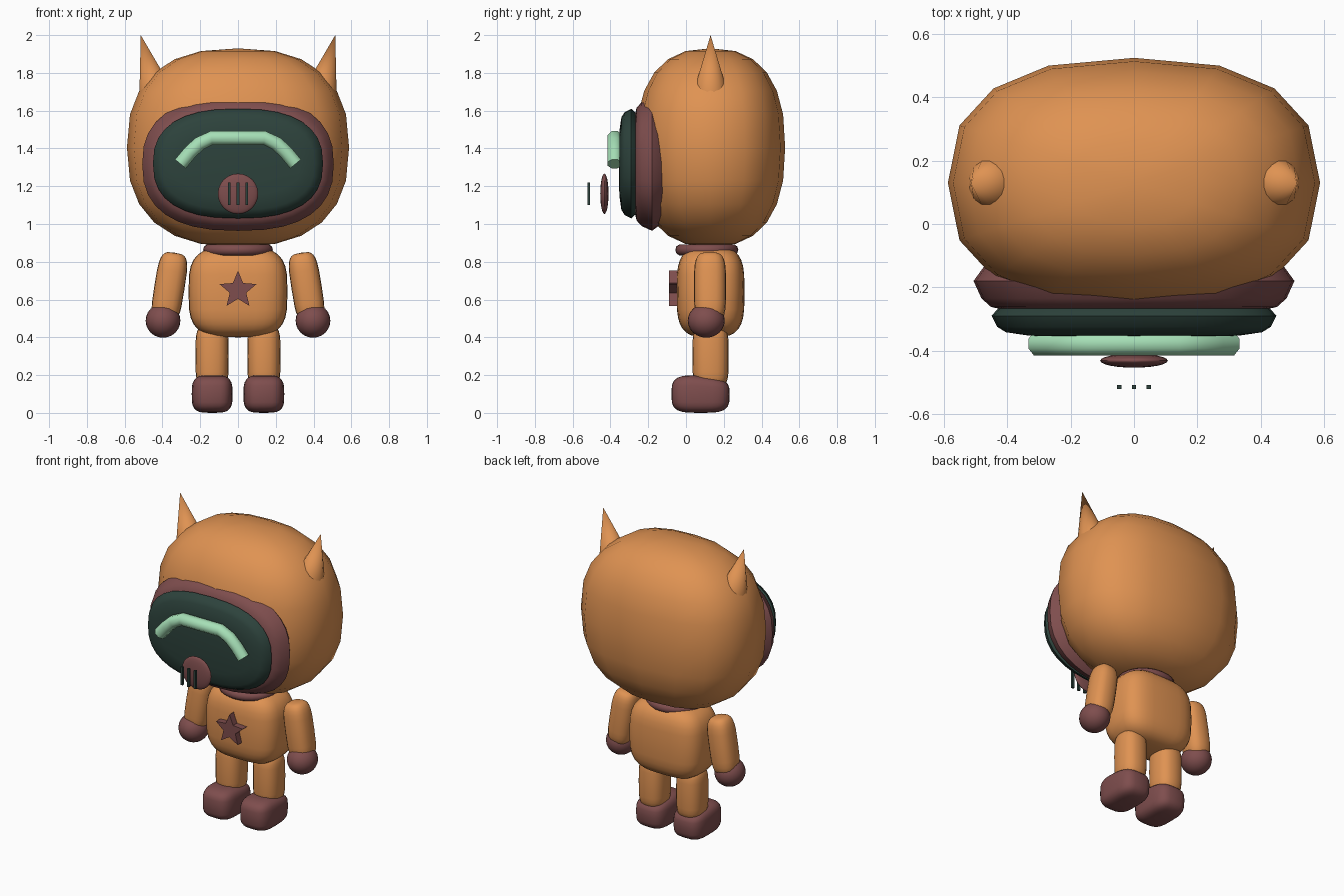
import bpy, bmesh, math
from math import cos, sin, pi, radians
from mathutils import Matrix, Vector

cube = bpy.data.objects.get("Cube")
if cube:
    bpy.data.objects.remove(cube, do_unlink=True)


def material(name, rgb):
    m = bpy.data.materials.new(name)
    m.use_nodes = True
    m.diffuse_color = (*rgb, 1)
    m.node_tree.nodes["Principled BSDF"].inputs["Base Color"].default_value = (*rgb, 1)
    return m


ORANGE = material("orange", (0.74, 0.29, 0.085))
MAROON = material("maroon", (0.21, 0.075, 0.075))
TEAL = material("dark teal", (0.026, 0.055, 0.045))
MINT = material("mint", (0.38, 0.74, 0.47))


def finish(name, bm, mat, angle=50):
    bmesh.ops.remove_doubles(bm, verts=bm.verts, dist=1e-5)
    bmesh.ops.recalc_face_normals(bm, faces=bm.faces)
    me = bpy.data.meshes.new(name)
    bm.to_mesh(me)
    bm.free()
    ob = bpy.data.objects.new(name, me)
    bpy.context.collection.objects.link(ob)
    me.materials.append(mat)
    bpy.ops.object.select_all(action='DESELECT')
    ob.select_set(True)
    bpy.context.view_layer.objects.active = ob
    bpy.ops.object.shade_smooth_by_angle(angle=radians(angle))
    return ob


def spow(v, e):
    return math.copysign(abs(v) ** e, v) if abs(v) > 1e-9 else 0.0


def loft(rings, closed=False):
    """Skin equal-length loops of points, optionally joining last to first."""
    bm = bmesh.new()
    loops = [[bm.verts.new(p) for p in r] for r in rings]
    n = len(loops[0])
    pairs = list(zip(loops, loops[1:])) + ([(loops[-1], loops[0])] if closed else [])
    for a, b in pairs:
        for i in range(n):
            j = (i + 1) % n
            bm.faces.new((a[i], a[j], b[j], b[i]))
    return bm


def blob(name, centre, radii, mat, eh=1.0, ev=1.0, seg=24, rings=12, tilt=0):
    """Rounded box or ellipsoid; smaller exponents are boxier."""
    loops = []
    for k in range(rings + 1):
        v = -pi / 2 + pi * k / rings
        w, z = abs(spow(cos(v), ev)), spow(sin(v), ev)
        loops.append([(radii[0] * w * spow(cos(2 * pi * i / seg), eh),
                       radii[1] * w * spow(sin(2 * pi * i / seg), eh),
                       radii[2] * z) for i in range(seg)])
    bm = loft(loops)
    bm.transform(Matrix.Translation(centre) @ Matrix.Rotation(tilt, 4, 'Y'))
    return finish(name, bm, mat)


def pillow(name, z, rx, rz, profile, mat, seg=32, e=0.8):
    """Rounded oval slab facing front; profile is (inset, y)."""
    loops = []
    for inset, y in profile:
        k = [max(r - inset, 0) if inset < rz else 0 for r in (rx, rz)]
        loops.append([(k[0] * spow(cos(2 * pi * i / seg), e), y,
                       z + k[1] * spow(sin(2 * pi * i / seg), e)) for i in range(seg)])
    return finish(name, loft(loops), mat)


# Head and pointed ears
blob("head", (0, 0.13, 1.405), (0.588, 0.395, 0.525), ORANGE, 0.81, 0.81, 16, 12)
for side, label in ((1, "left"), (-1, "right")):
    bm = bmesh.new()
    bmesh.ops.create_cone(bm, cap_ends=True, segments=14, radius1=0.09, radius2=0, depth=0.31)
    bm.transform(Matrix.Translation((side * 0.476, 0.13, 1.85))
                 @ Matrix.Rotation(side * radians(14.5), 4, 'Y'))
    finish(label + "_ear", bm, ORANGE)

# Face frame and visor
pillow("visor_frame", 1.317, 0.507, 0.353,
       [(1, -0.08), (0.1, -0.09), (0.04, -0.125), (0, -0.18), (0.025, -0.235),
        (0.055, -0.262), (0.1, -0.272), (1, -0.272)], MAROON)
pillow("visor", 1.32, 0.45, 0.29,
       [(1, -0.235), (0.08, -0.24), (0.03, -0.256), (0, -0.29), (0.018, -0.325),
        (0.045, -0.342), (0.12, -0.353), (1, -0.356)], TEAL)

# Curved light band: an octagonal tube along a bent path
half = [(0.305, 1.318), (0.255, 1.378), (0.205, 1.425), (0.14, 1.456)]
path = [Vector((-x, -0.378, z)) for x, z in half] + \
       [Vector((x, -0.378, z)) for x, z in reversed(half)]
loops = []
for i, p in enumerate(path):
    t = (path[min(i + 1, len(path) - 1)] - path[max(i - 1, 0)]).normalized()
    out = Vector((-t.z, 0, t.x))
    loops.append([p + 0.04 * (out * cos(a) + Vector((0, 1, 0)) * sin(a))
                  for a in (pi / 8 + pi * k / 4 for k in range(8))])
bm = loft(loops)
bmesh.ops.holes_fill(bm, edges=bm.edges, sides=8)
finish("light_band", bm, MINT)

# Mouthpiece and its floating grille bars
blob("mouthpiece", (0, -0.432, 1.16), (0.107, 0.022, 0.107), MAROON)
for x, label in ((-0.047, "right"), (0, "middle"), (0.047, "left")):
    bm = bmesh.new()
    bmesh.ops.create_cube(bm, size=1)
    bm.transform(Matrix.Translation((x, -0.515, 1.16)) @ Matrix.Diagonal((0.014, 0.014, 0.12, 1)))
    finish(label + "_grille_bar", bm, TEAL, 30)

# Collar
loops = []
for i in range(28):
    u = 2 * pi * i / 28
    loops.append([((0.155 + 0.03 * cos(v)) * cos(u), 0.11 + (0.137 + 0.03 * cos(v)) * sin(u),
                   0.863 + 0.03 * sin(v)) for v in (2 * pi * k / 10 for k in range(10))])
finish("collar", loft(loops, closed=True), MAROON)

# Torso
blob("torso", (0, 0.13, 0.64), (0.262, 0.18, 0.24), ORANGE, 0.6, 0.58, 32, 16)

# Chest star
bm = bmesh.new()
star = []
for i in range(10):
    r, a = (0.103, 0.046)[i % 2], pi / 2 + i * pi / 5
    star.append(bm.verts.new((r * cos(a), -0.09, 0.65 + r * sin(a))))
face = bm.faces.new(star)
ext = bmesh.ops.extrude_face_region(bm, geom=[face])
bmesh.ops.translate(bm, vec=(0, 0.045, 0),
                    verts=[g for g in ext["geom"] if isinstance(g, bmesh.types.BMVert)])
finish("chest_star", bm, MAROON, 30)

# Limbs, mirrored
for side, label in ((1, "left"), (-1, "right")):
    blob(label + "_arm", (side * 0.363, 0.127, 0.665), (0.08, 0.085, 0.185), ORANGE,
         0.8, 0.5, 20, 14, tilt=-side * radians(9))
    blob(label + "_hand", (side * 0.397, 0.107, 0.488), (0.092, 0.098, 0.09), MAROON)
    blob(label + "_leg", (side * 0.137, 0.13, 0.3), (0.088, 0.096, 0.165), ORANGE,
         0.8, 0.45, 20, 14)
    foot = blob(label + "_foot", (side * 0.137, 0.077, 0.1), (0.108, 0.154, 0.1), MAROON,
                0.6, 0.55, 28, 14)
    # Lower the heel slightly
    for v in foot.data.vertices:
        if v.co.z > 0.1:
            v.co.z -= 0.12 * max(v.co.y - 0.05, 0) * (v.co.z - 0.1) / 0.1
